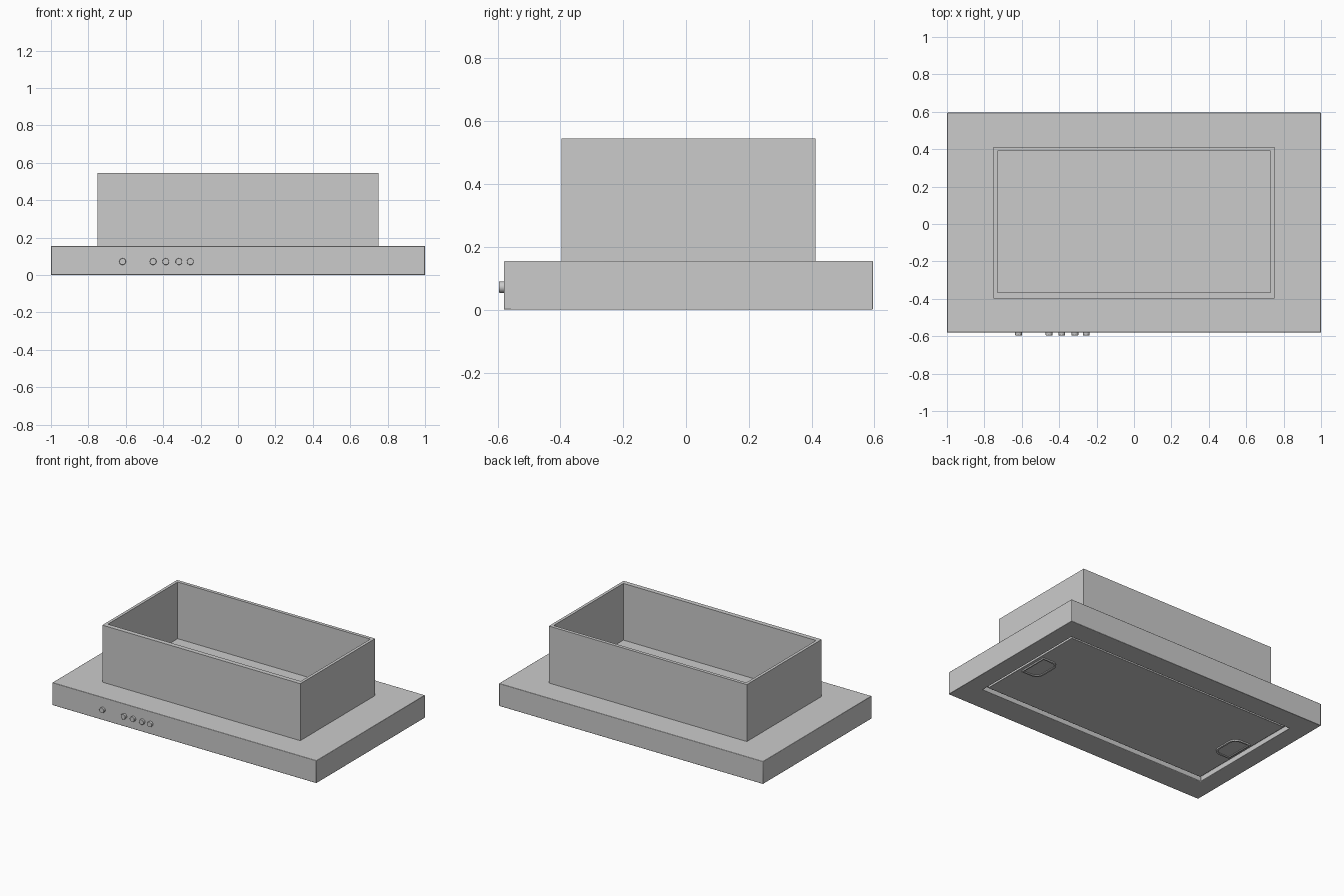
import bpy, bmesh, math
from mathutils import Matrix, Vector

if "Cube" in bpy.data.objects:
    bpy.data.objects.remove(bpy.data.objects["Cube"])


def finish(name, bm, bevel=0.0, angle=30):
    bmesh.ops.recalc_face_normals(bm, faces=bm.faces)
    mesh = bpy.data.meshes.new(name)
    bm.to_mesh(mesh)
    bm.free()
    ob = bpy.data.objects.new(name, mesh)
    bpy.context.collection.objects.link(ob)
    if bevel:
        mod = ob.modifiers.new("edge_bevel", 'BEVEL')
        mod.width = bevel
        mod.segments = 2
        mod.limit_method = 'ANGLE'
    bpy.ops.object.select_all(action='DESELECT')
    ob.select_set(True)
    bpy.context.view_layer.objects.active = ob
    bpy.ops.object.shade_smooth_by_angle(angle=math.radians(angle))
    return ob


def box(x0, x1, y0, y1, z0, z1):
    bm = bmesh.new()
    size = Vector((x1 - x0, y1 - y0, z1 - z0))
    centre = Vector((x0 + x1, y0 + y1, z0 + z1)) / 2
    bmesh.ops.create_cube(bm, size=1, matrix=Matrix.Translation(centre) @ Matrix.Diagonal(size.to_4d()))
    return bm


def sink(bm, direction, x0, x1, y0, y1, depth):
    """Inset the face pointing up or down to a rectangle and push it inwards."""
    bm.normal_update()
    face = next(f for f in bm.faces if f.normal.z * direction > 0.9)
    for step in (0, depth):
        bmesh.ops.inset_individual(bm, faces=[face], thickness=0.001)
        for v in face.verts:
            v.co.x = x0 if v.co.x < 0 else x1
            v.co.y = y0 if v.co.y < 0 else y1
            v.co.z -= direction * step


# Hood body, with the filter opening sunk into the underside
bm = box(-1, 1, -0.58, 0.595, 0, 0.155)
sink(bm, -1, -0.875, 0.875, -0.405, 0.445, 0.035)
finish("hood_body", bm, 0.003, 60)

# Open-topped duct box
bm = box(-0.75, 0.75, -0.397, 0.413, 0.15, 0.545)
sink(bm, 1, -0.73, 0.73, -0.365, 0.39, 0.388)
finish("duct_box", bm)

# Filter panel sitting in the opening, leaving a narrow groove around it
finish("filter_panel", box(-0.85, 0.85, -0.38, 0.42, 0.012, 0.036), 0.002)

# Filter latches: plates rounded on the inward side
for side, name in ((1, "latch_right"), (-1, "latch_left")):
    r, x_in, x_out, y0, y1 = 0.055, 0.70, 0.83, -0.085, 0.125
    pts = [(x_out, y0), (x_out, y1)]
    for cy, start in ((y1 - r, 90), (y0 + r, 180)):
        for i in range(7):
            a = math.radians(start + 15 * i)
            pts.append((x_in + r + r * math.cos(a), cy + r * math.sin(a)))
    bm = bmesh.new()
    face = bm.faces.new([bm.verts.new((side * x, y, 0.014)) for x, y in pts])
    ext = bmesh.ops.extrude_face_region(bm, geom=[face])["geom"]
    bmesh.ops.translate(bm, vec=(0, 0, -0.011), verts=[v for v in ext if isinstance(v, bmesh.types.BMVert)])
    # shallow finger dish in the plate
    bm.normal_update()
    dish = next(f for f in bm.faces if all(v.co.z < 0.005 for v in f.verts))
    bmesh.ops.recalc_face_normals(bm, faces=bm.faces)
    bmesh.ops.inset_individual(bm, faces=[dish], thickness=0.012)
    bmesh.ops.inset_individual(bm, faces=[dish], thickness=0.002, depth=-0.005)
    finish(name, bm)

# Push buttons on the front
for i, x in enumerate((-0.617, -0.454, -0.386, -0.316, -0.255)):
    bm = bmesh.new()
    place = Matrix.Translation((x, -0.585, 0.072)) @ Matrix.Rotation(math.pi / 2, 4, 'X')
    bmesh.ops.create_cone(bm, cap_ends=True, segments=32, radius1=0.018, radius2=0.018, depth=0.022, matrix=place)
    finish(f"button_{i + 1}", bm, 0.002)
